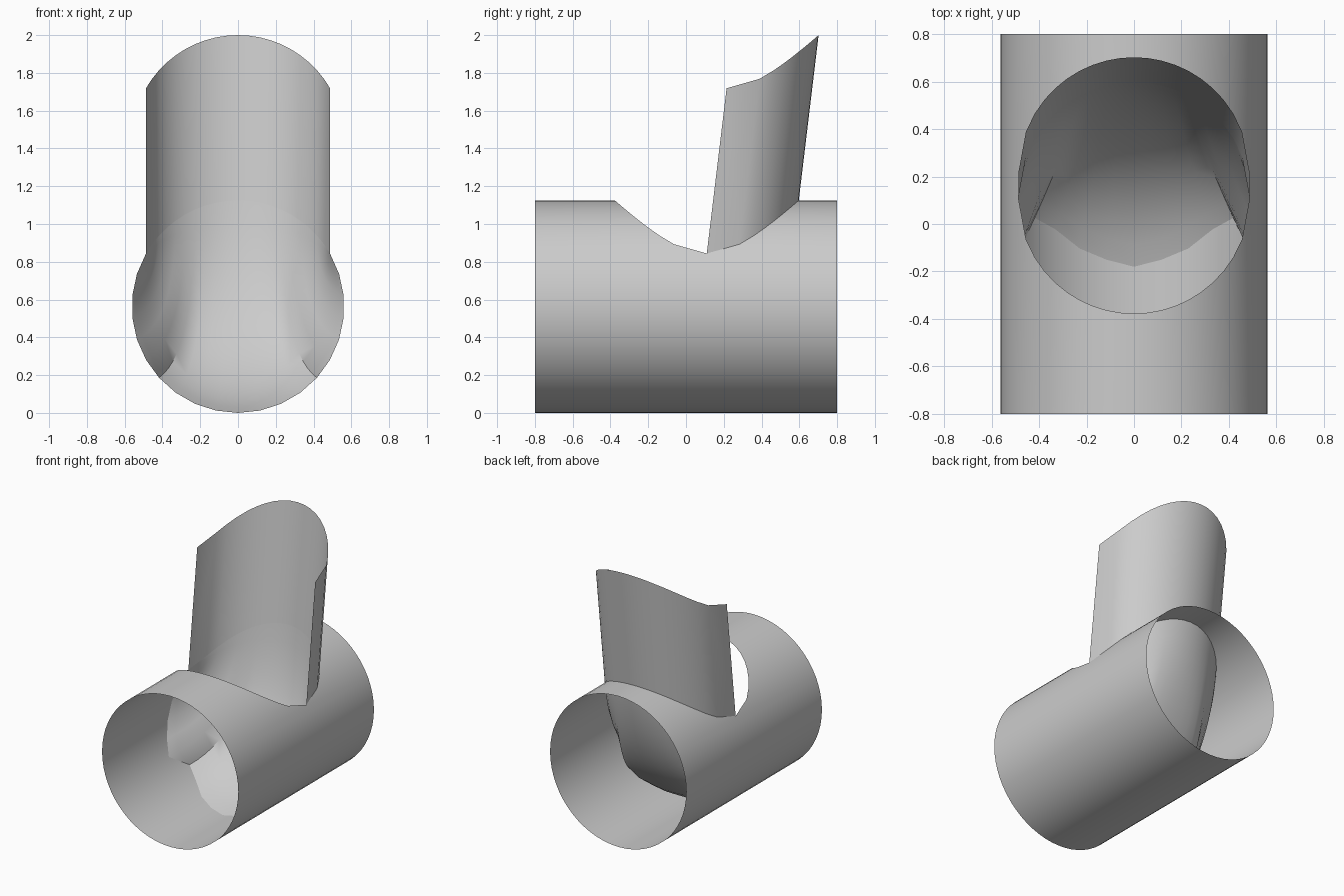
import bpy, bmesh
from math import sin, cos, radians, sqrt
from mathutils import Vector

cube = bpy.data.objects.get("Cube")
if cube:
    bpy.data.objects.remove(cube)

R = 0.5625                  # main tube radius
HALF = 0.8                  # main tube half length
STEP = 6                    # degrees between tube edges
HOLE_Y = 0.11               # hole centre along the tube
HOLE_R = R * sin(radians(60))
LIFT = Vector((0, 0.105, 0.875))   # slanted direction of the upright shell

grey = bpy.data.materials.new("plain_grey")
grey.use_nodes = True
colour = (0.6, 0.6, 0.6, 1)
grey.diffuse_color = colour
grey.node_tree.nodes["Principled BSDF"].inputs["Base Color"].default_value = colour


def on_tube(deg, y):
    """Point on the tube, angle measured from the top."""
    a = radians(deg)
    return Vector((R * sin(a), y, R + R * cos(a)))


def half_hole(deg):
    x = R * sin(radians(deg))
    return sqrt(max(0, HOLE_R ** 2 - x * x)) if abs(deg) < 60 else 0


def add_sheet(bm, columns):
    """Skin neighbouring columns of points with quads."""
    verts = [[bm.verts.new(p) for p in col] for col in columns]
    for a, b in zip(verts, verts[1:]):
        for i in range(len(a) - 1):
            bm.faces.new((a[i], b[i], b[i + 1], a[i + 1]))


def finish(name, bm):
    bmesh.ops.remove_doubles(bm, verts=bm.verts, dist=0.0005)
    bmesh.ops.dissolve_degenerate(bm, edges=bm.edges, dist=0.0005)
    bmesh.ops.recalc_face_normals(bm, faces=bm.faces)
    mesh = bpy.data.meshes.new(name)
    bm.to_mesh(mesh)
    bm.free()
    mesh.materials.append(grey)
    obj = bpy.data.objects.new(name, mesh)
    bpy.context.collection.objects.link(obj)
    bpy.ops.object.select_all(action="DESELECT")
    obj.select_set(True)
    bpy.context.view_layer.objects.active = obj
    bpy.ops.object.shade_smooth_by_angle(angle=radians(40))


# Open main tube: strips in front of and behind the round hole, plain below
top = range(-60, 61, STEP)
bm = bmesh.new()
add_sheet(bm, [[on_tube(d, -HALF), on_tube(d, HOLE_Y - half_hole(d))] for d in top])
add_sheet(bm, [[on_tube(d, HOLE_Y + half_hole(d)), on_tube(d, HALF)] for d in top])
add_sheet(bm, [[on_tube(d, -HALF), on_tube(d, HOLE_Y), on_tube(d, HALF)]
               for d in range(60, 301, STEP)])
finish("main_tube", bm)

# Half-round upright shell rising from the back of the hole
rim = [on_tube(d, HOLE_Y + half_hole(d)) for d in top]
bm = bmesh.new()
add_sheet(bm, [[p, p + LIFT] for p in rim])
finish("upright_shell", bm)

# Inner scoop: runs down from the hole and curves forward to the tube floor
LOWER_EDGE = [(0, -0.18), (20, -0.13), (35, -0.03), (46, 0.05),
              (60, -0.12), (84, -0.03), (120, HOLE_Y)]


def edge_y(deg):
    for (a, ya), (b, yb) in zip(LOWER_EDGE, LOWER_EDGE[1:]):
        if deg <= b:
            return ya + (yb - ya) * (deg - a) / (b - a)
    return HOLE_Y


def scoop_column(d, p, rows=14):
    turn = 2 * d                      # angle from the bottom of the tube
    q = on_tube(180 - turn, edge_y(abs(turn)))
    drop = p.z - q.z
    c = p - LIFT * (0.85 * drop / LIFT.z)
    return [p * (1 - t) ** 2 + c * 2 * t * (1 - t) + q * t * t
            for t in (i / rows for i in range(rows + 1))]


bm = bmesh.new()
add_sheet(bm, [scoop_column(d, p) for d, p in zip(top, rim)])
finish("inner_scoop", bm)
